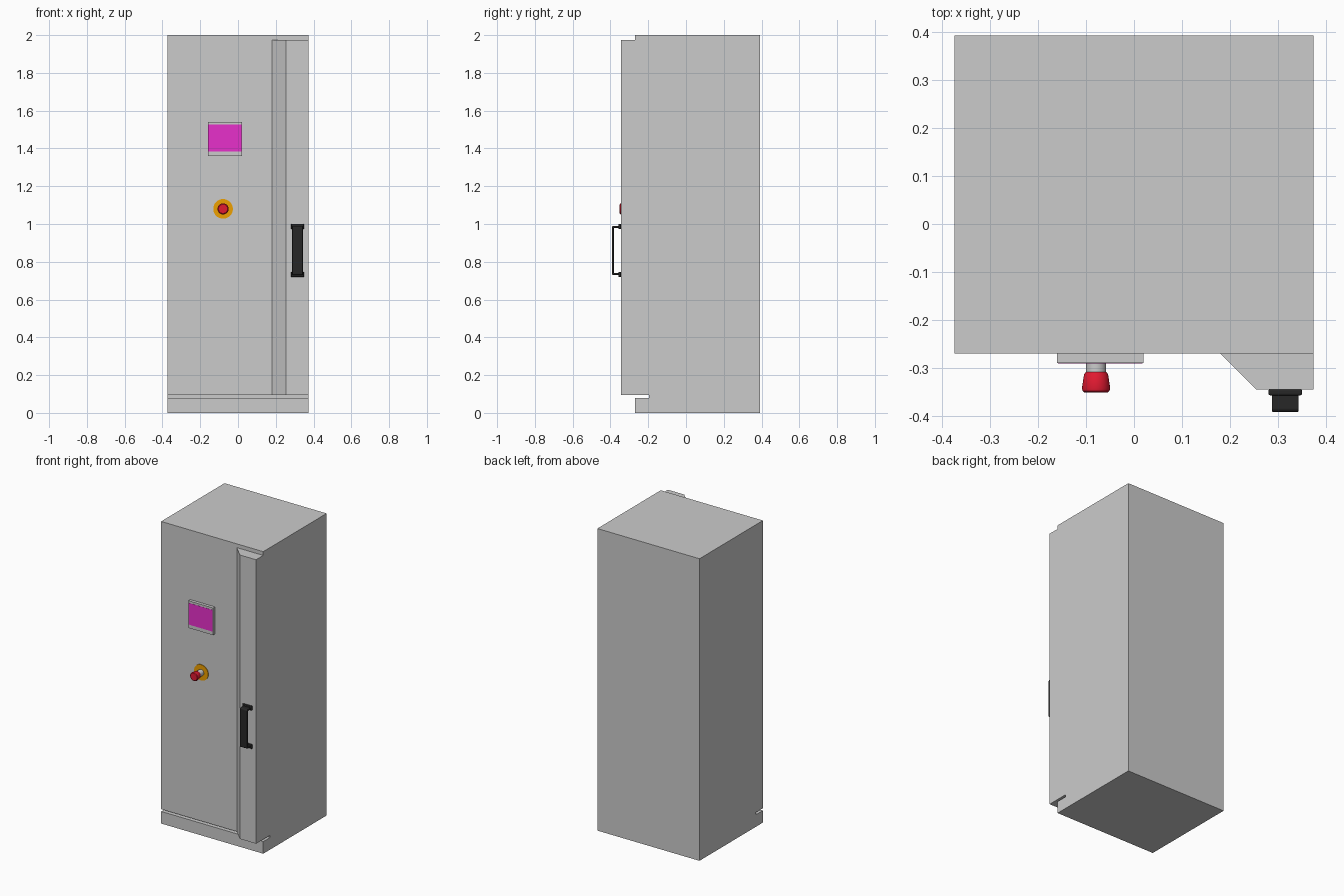
import bpy, bmesh, math
from mathutils import Matrix, Vector

if "Cube" in bpy.data.objects:
    bpy.data.objects.remove(bpy.data.objects["Cube"])


def finish(name, bm, color=None, bevel=0.0, smooth=False):
    bmesh.ops.recalc_face_normals(bm, faces=bm.faces)
    me = bpy.data.meshes.new(name)
    bm.to_mesh(me)
    bm.free()
    ob = bpy.data.objects.new(name, me)
    bpy.context.collection.objects.link(ob)
    if color:
        mat = bpy.data.materials.new(name + "_colour")
        mat.diffuse_color = (*color, 1)
        mat.use_nodes = True
        mat.node_tree.nodes["Principled BSDF"].inputs["Base Color"].default_value = mat.diffuse_color
        me.materials.append(mat)
    if bevel:
        mod = ob.modifiers.new("Bevel", 'BEVEL')
        mod.width, mod.segments, mod.limit_method = bevel, 3, 'ANGLE'
    if smooth:
        bpy.ops.object.select_all(action='DESELECT')
        ob.select_set(True)
        bpy.context.view_layer.objects.active = ob
        bpy.ops.object.shade_smooth_by_angle(angle=math.radians(35))
    return ob


def extrude(name, points, vec, **kw):
    """Closed 3D outline pushed along vec."""
    bm = bmesh.new()
    face = bm.faces.new([bm.verts.new(p) for p in points])
    new = bmesh.ops.extrude_face_region(bm, geom=[face], use_keep_orig=True)["geom"]
    bmesh.ops.translate(bm, vec=Vector(vec),
                        verts=[v for v in new if isinstance(v, bmesh.types.BMVert)])
    return finish(name, bm, **kw)


def box(name, x, y, z, **kw):
    return extrude(name, [(x[0], y[0], z[0]), (x[1], y[0], z[0]),
                          (x[1], y[0], z[1]), (x[0], y[0], z[1])],
                   (0, y[1] - y[0], 0), **kw)


def lathe(name, x, z, profile, **kw):
    """Spin (radius, y) pairs about an axis along y."""
    bm = bmesh.new()
    verts = [bm.verts.new((x + r, y, z)) for r, y in profile]
    edges = [bm.edges.new(pair) for pair in zip(verts, verts[1:])]
    bmesh.ops.spin(bm, geom=verts + edges, cent=(x, 0, z), axis=(0, 1, 0),
                   angle=math.tau, steps=32)
    bmesh.ops.remove_doubles(bm, verts=bm.verts, dist=1e-5)
    return finish(name, bm, smooth=True, **kw)


X0, X1, FRONT, BACK = -0.374, 0.374, -0.27, 0.393
BLACK = (0.02, 0.02, 0.02)

# Cabinet body with the slot between plinth and door
side = [(FRONT, 0), (BACK, 0), (BACK, 2), (FRONT, 2),
        (FRONT, 0.095), (-0.197, 0.095), (-0.197, 0.08), (FRONT, 0.08)]
extrude("cabinet_body", [(X0, y, z) for y, z in side], (X1 - X0, 0, 0))

# Raised column on the door with one sloped side
column = [(0.18, FRONT), (0.255, -0.345), (X1, -0.345), (X1, FRONT)]
extrude("door_column", [(x, y, 0.095) for x, y in column], (0, 0, 1.88))

# Control screen
box("screen_frame", (-0.16, 0.02), (-0.29, FRONT), (1.36, 1.54))
box("screen_display", (-0.158, 0.018), (-0.291, -0.288), (1.383, 1.526),
    color=(0.8, 0.03, 0.6))

# Emergency stop button
bx, bz = -0.079, 1.08
lathe("button_plate", bx, bz, [(0, FRONT), (0.052, FRONT), (0.052, -0.274), (0, -0.274)],
      color=(0.85, 0.35, 0.0))
lathe("button_stem", bx, bz, [(0, FRONT), (0.021, FRONT), (0.021, -0.31), (0, -0.31)])
lathe("button_head", bx, bz, [(0, -0.308), (0.021, -0.308), (0.025, -0.313), (0.0295, -0.342),
                              (0.028, -0.348), (0.024, -0.351), (0, -0.351)],
      color=(0.75, 0.01, 0.03))

# Bow handle and its two feet
lo, hi, t = 0.73, 0.99, 0.011
bow = [(-0.346, lo), (-0.387, lo), (-0.392, lo + 0.005), (-0.392, hi - 0.005), (-0.387, hi),
       (-0.346, hi), (-0.346, hi - t), (-0.381, hi - t), (-0.381, lo + t), (-0.346, lo + t)]
extrude("handle_bow", [(0.287, y, z) for y, z in bow], (0.056, 0, 0),
        color=BLACK, bevel=0.003)
for i, z in enumerate((0.733, 0.987)):
    box("handle_foot_%d" % (i + 1), (0.28, 0.35), (-0.357, -0.344), (z - 0.014, z + 0.014),
        color=BLACK, bevel=0.004)
